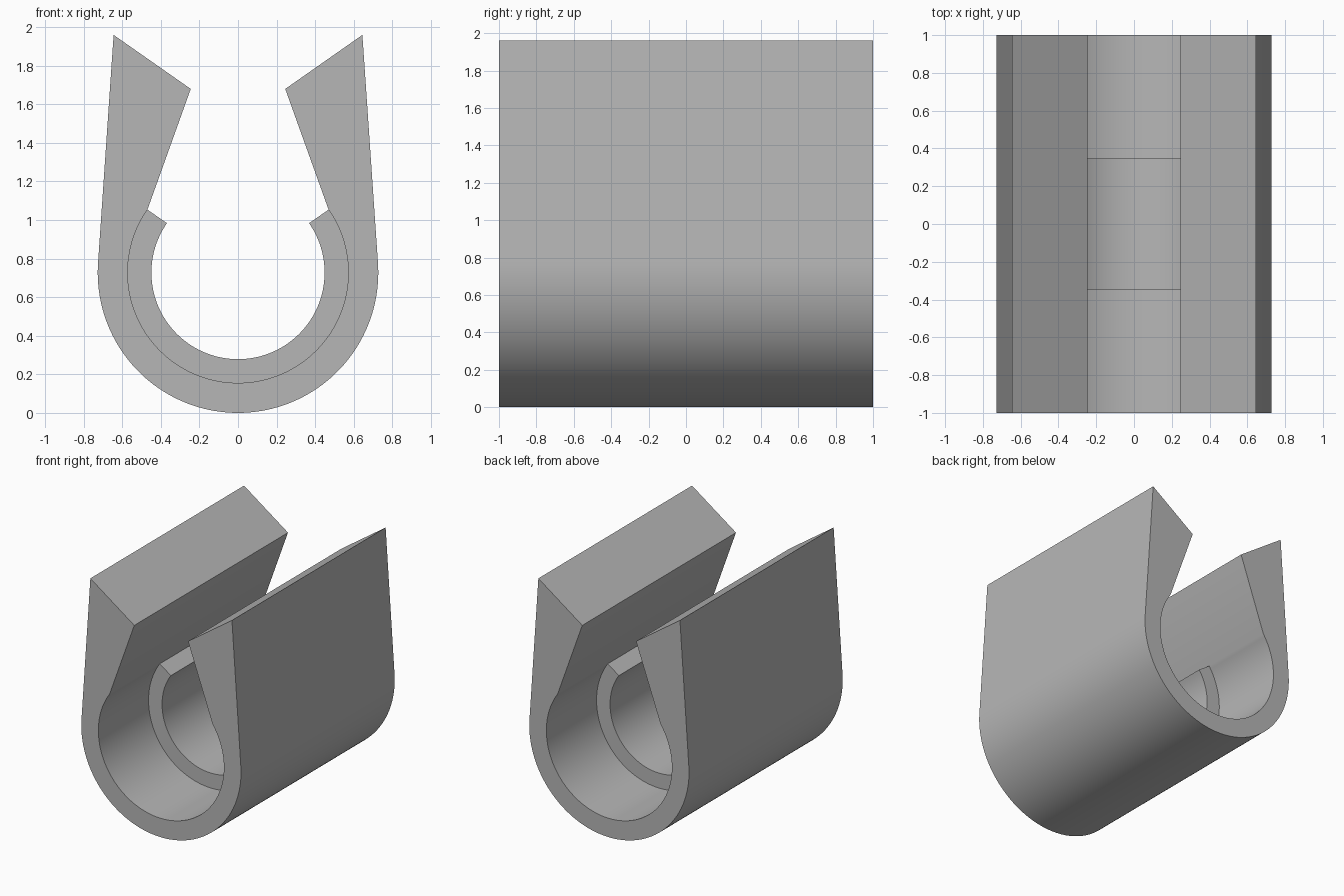
import bpy
import bmesh
from math import cos, sin, radians, hypot, atan2, acos, degrees

cube = bpy.data.objects.get("Cube")
if cube:
    bpy.data.objects.remove(cube, do_unlink=True)

R_OUT, R_IN, R_RIB = 0.7275, 0.572, 0.449
CZ = R_OUT                      # height of the bore axis
MOUTH = 34.8                    # angle where the bore opens upward
TIP_OUT, TIP_IN = (0.645, 1.96), (0.245, 1.68)

gray = bpy.data.materials.new("plain_gray")
gray.use_nodes = True
color = (0.47, 0.47, 0.47, 1)
gray.diffuse_color = color
gray.node_tree.nodes["Principled BSDF"].inputs["Base Color"].default_value = color


def arc(radius, start, end, steps=96):
    """Points on a circle about the bore axis, angles in degrees."""
    angles = [radians(start + (end - start) * i / steps) for i in range(steps + 1)]
    return [(radius * cos(a), CZ + radius * sin(a)) for a in angles]


def mirror(point):
    return (-point[0], point[1])


def extrude_profile(name, profile, half_length):
    """Solid prism of an x-z profile, running along y."""
    bm = bmesh.new()
    face = bm.faces.new([bm.verts.new((x, -half_length, z)) for x, z in profile])
    result = bmesh.ops.extrude_face_region(bm, geom=[face])
    moved = [v for v in result["geom"] if isinstance(v, bmesh.types.BMVert)]
    bmesh.ops.translate(bm, verts=moved, vec=(0, 2 * half_length, 0))
    bmesh.ops.recalc_face_normals(bm, faces=bm.faces[:])
    mesh = bpy.data.meshes.new(name)
    bm.to_mesh(mesh)
    bm.free()
    mesh.materials.append(gray)
    obj = bpy.data.objects.new(name, mesh)
    bpy.context.collection.objects.link(obj)
    bpy.ops.object.select_all(action="DESELECT")
    obj.select_set(True)
    bpy.context.view_layer.objects.active = obj
    bpy.ops.object.shade_smooth_by_angle(angle=radians(15))
    return obj


# Clip body: round trough whose walls run tangent up to slanted jaws
dx, dz = TIP_OUT[0], TIP_OUT[1] - CZ
tangent = degrees(atan2(dz, dx) - acos(R_OUT / hypot(dx, dz)))
outer = arc(R_OUT, tangent, -180 - tangent)
inner = arc(R_IN, -180 - MOUTH, MOUTH)
body = [TIP_OUT] + outer + [mirror(TIP_OUT), mirror(TIP_IN)] + inner + [TIP_IN]
extrude_profile("clip_body", body, 1.0)

# Raised rib around the middle of the bore, slightly sunk into the wall
rib = arc(R_IN + 0.003, MOUTH, -180 - MOUTH) + arc(R_RIB, -180 - MOUTH, MOUTH)
extrude_profile("inner_rib", rib, 0.347)
